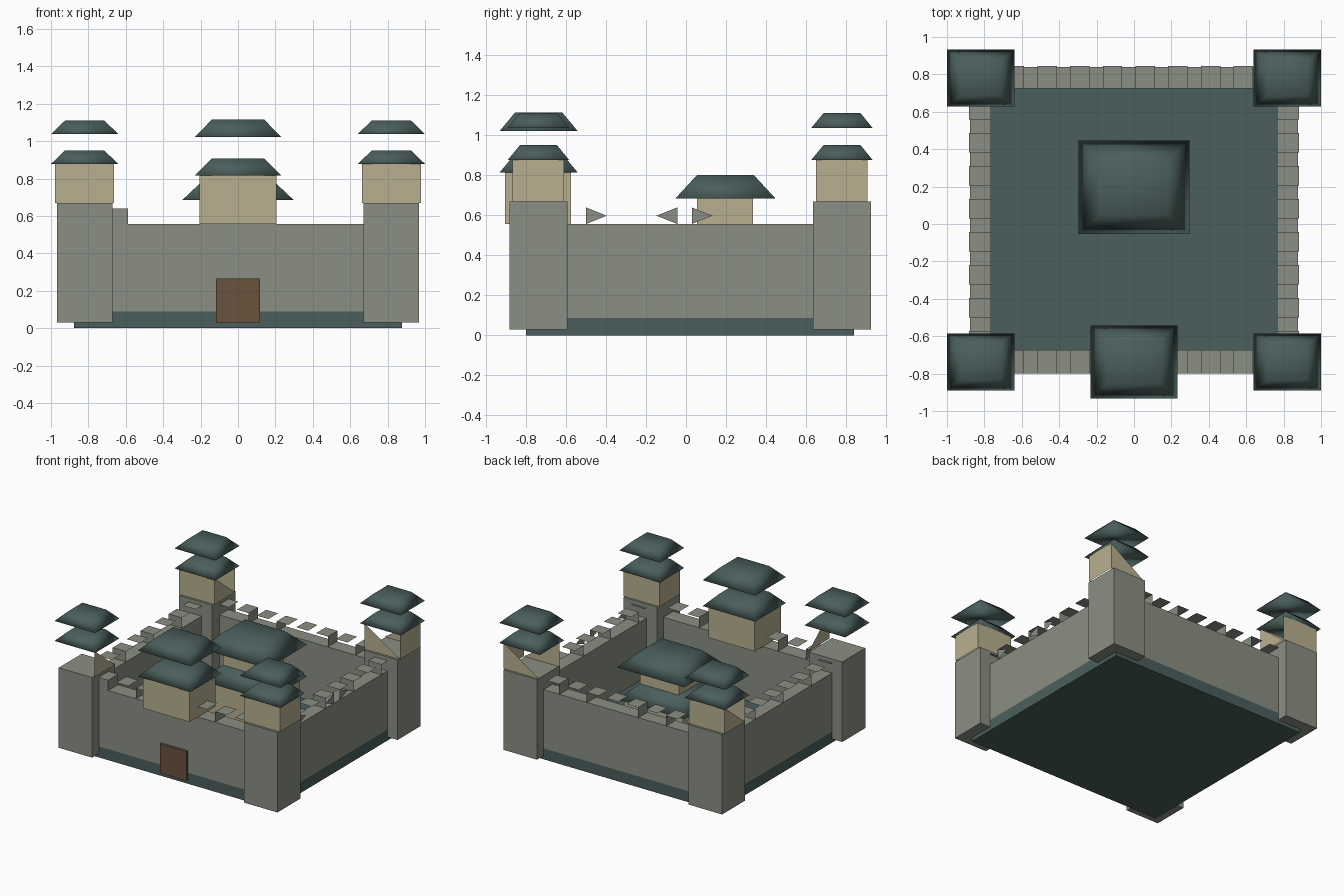
import bpy, bmesh

if "Cube" in bpy.data.objects:
    bpy.data.objects.remove(bpy.data.objects["Cube"])

def srgb(h):
    out = []
    for i in (0, 2, 4):
        c = int(h[i:i + 2], 16) / 255
        out.append(c / 12.92 if c <= 0.04045 else ((c + 0.055) / 1.055) ** 2.4)
    return (*out, 1)

def material(name, h):
    m = bpy.data.materials.new(name)
    m.diffuse_color = srgb(h)
    m.use_nodes = True
    m.node_tree.nodes["Principled BSDF"].inputs["Base Color"].default_value = m.diffuse_color
    return m

STONE = material("grey stone", "8a8f82")
PLASTER = material("tan plaster", "b9b090")
TILE = material("green tile", "4a5f5c")
WOOD = material("brown wood", "6a523d")

def finish(name, bm, mat, smooth=False):
    me = bpy.data.meshes.new(name)
    bm.to_mesh(me)
    bm.free()
    me.materials.append(mat)
    for p in me.polygons:
        p.use_smooth = smooth
    ob = bpy.data.objects.new(name, me)
    bpy.context.collection.objects.link(ob)
    return ob

def add_box(bm, x0, x1, y0, y1, z0, z1):
    r = bmesh.ops.create_cube(bm, size=1)
    for v in r["verts"]:
        v.co = (x1 if v.co.x > 0 else x0, y1 if v.co.y > 0 else y0, z1 if v.co.z > 0 else z0)

def box(name, mat, *dims):
    bm = bmesh.new()
    add_box(bm, *dims)
    return finish(name, bm, mat)

def quad(bm, *pts):
    bm.faces.new([bm.verts.new(p) for p in pts])

def roof(name, cx, cy, hx, hy, tx, ty, z0, z1):
    """Hipped roof with a flat top."""
    bm = bmesh.new()
    add_box(bm, -1, 1, -1, 1, z0, z1)
    for v in bm.verts:
        sx, sy = (tx, ty) if v.co.z > (z0 + z1) / 2 else (hx, hy)
        v.co.x = cx + v.co.x * sx
        v.co.y = cy + v.co.y * sy
    return finish(name, bm, TILE, True)

# base slab, also the courtyard floor
box("base_slab", TILE, -0.877, 0.877, -0.8, 0.84, 0, 0.088)

# curtain walls
box("front_wall", STONE, -0.877, 0.877, -0.8, -0.675, 0.088, 0.557)
box("back_wall", STONE, -0.877, 0.877, 0.725, 0.84, 0.088, 0.557)
for s, side in ((-1, "left"), (1, "right")):
    a, b = sorted((s * 0.765, s * 0.877))
    box(side + "_wall", STONE, a, b, -0.675, 0.725, 0.088, 0.557)

# open battlements: top plates, some with an end face
ZB, ZT, HW = 0.557, 0.64, 0.052
bm = bmesh.new()
for i in range(8):
    x = -0.64 + 0.175 * i
    for k, (y0, y1) in enumerate(((-0.8, -0.675), (0.725, 0.845))):
        if k == 0 and abs(x) < 0.2:
            continue
        quad(bm, (x - HW, y0, ZT), (x + HW, y0, ZT), (x + HW, y1, ZT), (x - HW, y1, ZT))
        if (i + k) % 2 == 0:
            e = x + HW if i % 4 < 2 else x - HW
            quad(bm, (e, y0, ZB), (e, y1, ZB), (e, y1, ZT), (e, y0, ZT))
    if i == 0:
        quad(bm, (x - HW, -0.8, ZB), (x + HW, -0.8, ZB), (x + HW, -0.8, ZT), (x - HW, -0.8, ZT))
    y = -0.625 + 0.1765 * i
    for s in (-1, 1):
        a, b = s * 0.765, s * 0.882
        quad(bm, (a, y - HW, ZT), (b, y - HW, ZT), (b, y + HW, ZT), (a, y + HW, ZT))
        if (i + (s > 0)) % 2 == 0:
            quad(bm, (a, y - HW, ZB), (b, y - HW, ZB), (b, y - HW, ZT), (a, y - HW, ZT))
    # triangular remnants on the outer side
    if i in (1, 3, 4):
        d = -1 if i == 3 else 1
        quad(bm, (0.88, y - d * HW, ZB), (0.88, y + d * HW, (ZB + ZT) / 2), (0.88, y - d * HW, ZT))
finish("battlements", bm, STONE)

# corner towers; guard rooms are partly open (1 = full side, 0.5 = half side)
sides = {
    "front_right": dict(S=1, N=1, E=1, W=1),
    "back_left": dict(S=1, N=1, E=.5, W=.5),
    "back_right": dict(S=.5, N=.5, E=1),
    "front_left": dict(E=.5),
}
for name, walls in sides.items():
    cx = 0.82 if "right" in name else -0.82
    cy = -0.738 if "front" in name else 0.78
    box(name + "_tower", STONE, cx - 0.148, cx + 0.148, cy - 0.146, cy + 0.146, 0.03, 0.67)
    bm = bmesh.new()
    hx, hy, z0, z1 = 0.158, 0.129, 0.67, 0.878
    corners = {"S": ((-1, -1), (1, -1)), "E": ((1, -1), (1, 1)),
               "N": ((1, 1), (-1, 1)), "W": ((-1, 1), (-1, -1))}
    for w, part in walls.items():
        (ax, ay), (bx, by) = corners[w]
        a = (cx + ax * hx, cy + ay * hy)
        b = (cx + bx * hx, cy + by * hy)
        pts = [(*a, z0), (*b, z0), (*b, z1), (*a, z1)]
        if part < 1:
            pts.pop(2)
        quad(bm, *pts)
    finish(name + "_guard_room", bm, PLASTER)
    for tier, z in (("lower", 0.878), ("upper", 1.038)):
        roof(f"{name}_{tier}_roof", cx, cy, 0.18, 0.153, 0.104, 0.093, z, z + 0.073)

# gatehouse and door
box("gate_door", WOOD, -0.117, 0.117, -0.82, -0.79, 0.03, 0.265)
box("gatehouse", PLASTER, -0.205, 0.205, -0.905, -0.575, 0.557, 0.815)
for tier, z in (("lower", 0.815), ("upper", 1.022)):
    roof(f"gatehouse_{tier}_roof", 0, -0.737, 0.232, 0.195, 0.14, 0.118, z, z + 0.093)

# central keep in two storeys
box("keep_lower_storey", PLASTER, -0.26, 0.26, -0.02, 0.41, 0.088, 0.43)
box("keep_upper_storey", PLASTER, -0.172, 0.172, 0.055, 0.336, 0.5, 0.685)
for tier, z in (("lower", 0.43), ("upper", 0.685)):
    roof(f"keep_{tier}_roof", 0, 0.197, 0.298, 0.25, 0.175, 0.143, z, z + 0.116)
